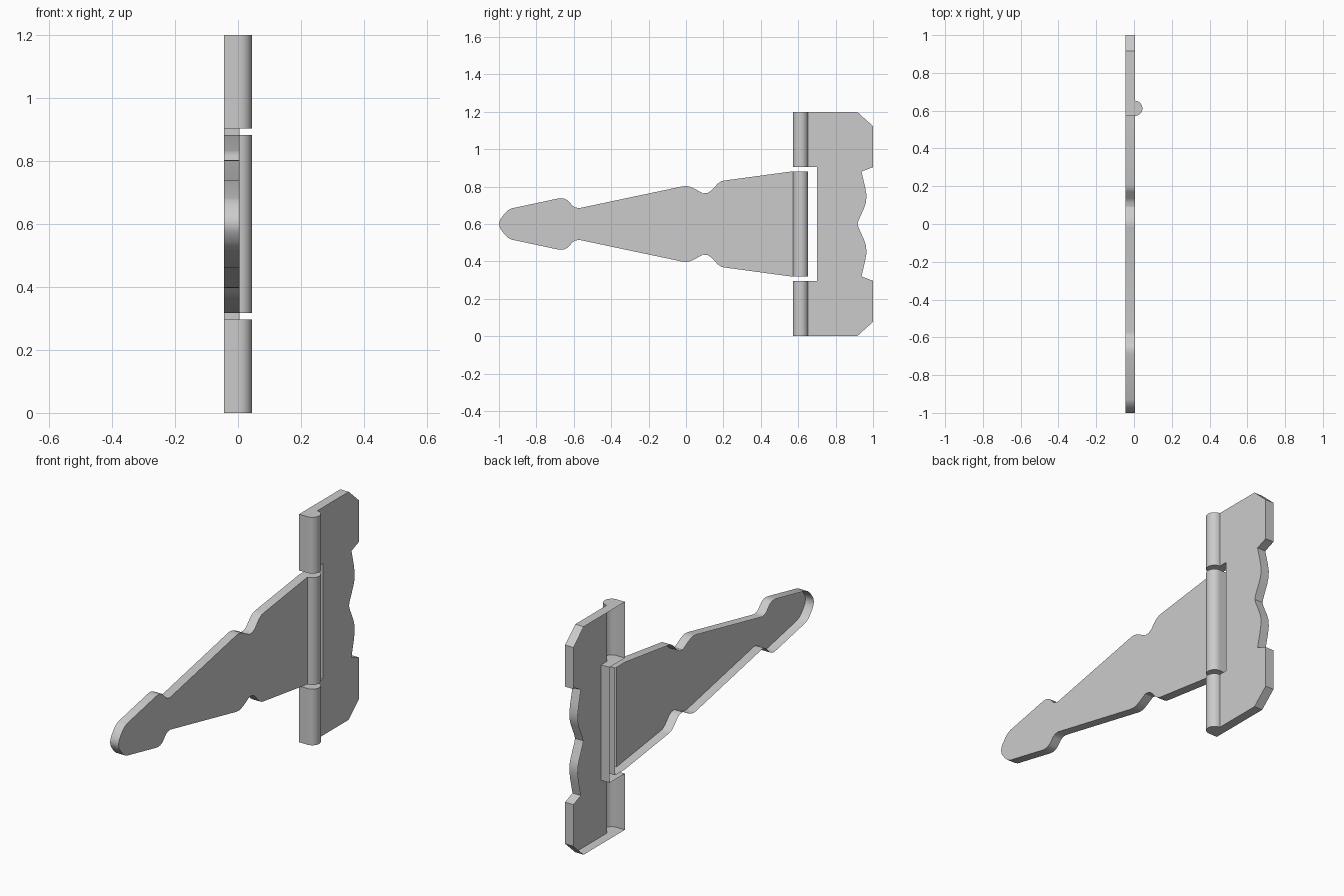
import bpy, bmesh, math

if "Cube" in bpy.data.objects:
    bpy.data.objects.remove(bpy.data.objects["Cube"])

BACK, FRONT = -0.045, 0.004      # depth of the pressed sheet, open at the back
Y0, Y1 = 0.572, 0.653            # barrel edges
RAD = (Y1 - Y0) / 2
MID = 0.6                        # height of the symmetry line

steel = bpy.data.materials.new("light_grey_steel")
steel.diffuse_color = (0.6, 0.6, 0.6, 1)
steel.use_nodes = True
steel.node_tree.nodes["Principled BSDF"].inputs["Base Color"].default_value = steel.diffuse_color


def mirrored(upper):
    """Close an upper half outline (y, z) with its reflection below MID."""
    return upper + [(y, 2 * MID - z) for y, z in reversed(upper) if abs(z - MID) > 1e-6]


def add_plate(bm, outline, joint_y):
    """Front face plus rim walls; the edges joining a barrel stay open."""
    front = [bm.verts.new((FRONT, y, z)) for y, z in outline]
    back = [bm.verts.new((BACK, y, z)) for y, z in outline]
    bm.faces.new(front)
    n = len(outline)
    for i in range(n):
        j = (i + 1) % n
        if outline[i][0] == joint_y and outline[j][0] == joint_y:
            continue
        bm.faces.new((front[i], back[i], back[j], front[j]))


def add_barrel(bm, z0, z1, joint_y, steps=16):
    """Hollow half-round knuckle with end caps and a wall on its free side."""
    prof = [(BACK, Y0)]
    for i in range(steps + 1):
        a = math.pi * (i / steps - 0.5)
        prof.append((FRONT + RAD * math.cos(a), Y0 + RAD + RAD * math.sin(a)))
    prof.append((BACK, Y1))
    low = [bm.verts.new((x, y, z0)) for x, y in prof]
    top = [bm.verts.new((x, y, z1)) for x, y in prof]
    bm.faces.new(top)
    bm.faces.new(low[::-1])
    last = len(prof) - 2
    for i in range(last + 1):
        if (i == 0 and joint_y == Y0) or (i == last and joint_y == Y1):
            continue
        bm.faces.new((low[i], low[i + 1], top[i + 1], top[i]))


def make_leaf(name, upper, joint_y, barrels):
    bm = bmesh.new()
    add_plate(bm, mirrored(upper), joint_y)
    for z0, z1 in barrels:
        add_barrel(bm, z0, z1, joint_y)
    bmesh.ops.remove_doubles(bm, verts=bm.verts, dist=1e-5)
    me = bpy.data.meshes.new(name)
    bm.to_mesh(me)
    bm.free()
    me.materials.append(steel)
    ob = bpy.data.objects.new(name, me)
    bpy.context.collection.objects.link(ob)
    bpy.ops.object.select_all(action='DESELECT')
    ob.select_set(True)
    bpy.context.view_layer.objects.active = ob
    bpy.ops.object.shade_smooth_by_angle(angle=math.radians(32))
    return ob


# Fixed leaf with a wavy outer edge and two end knuckles
leaf_upper = [
    (0.917, 0.6), (0.925, 0.625), (0.953, 0.687), (0.963, 0.72), (0.965, 0.755),
    (0.957, 0.80), (0.938, 0.88), (1.0, 0.904), (1.0, 1.123), (0.915, 1.2),
    (Y1, 1.2), (Y1, 0.904), (0.70, 0.904),
]
make_leaf("fixed_leaf", leaf_upper, Y1, [(0.0, 0.296), (0.904, 1.2)])

# Long tapered strap with the middle knuckle
strap_upper = [
    (Y0, 0.882), (0.21, 0.833), (0.19, 0.829), (0.17, 0.816), (0.135, 0.778),
    (0.115, 0.766), (0.09, 0.764), (0.045, 0.789), (0.02, 0.80), (0.0, 0.803),
    (-0.02, 0.801), (-0.57, 0.685), (-0.592, 0.688), (-0.607, 0.698),
    (-0.632, 0.726), (-0.65, 0.735), (-0.67, 0.738), (-0.69, 0.735),
    (-0.93, 0.684), (-0.95, 0.674), (-0.968, 0.658), (-0.993, 0.625), (-1.0, 0.6),
]
make_leaf("strap", strap_upper, Y0, [(0.318, 0.882)])
